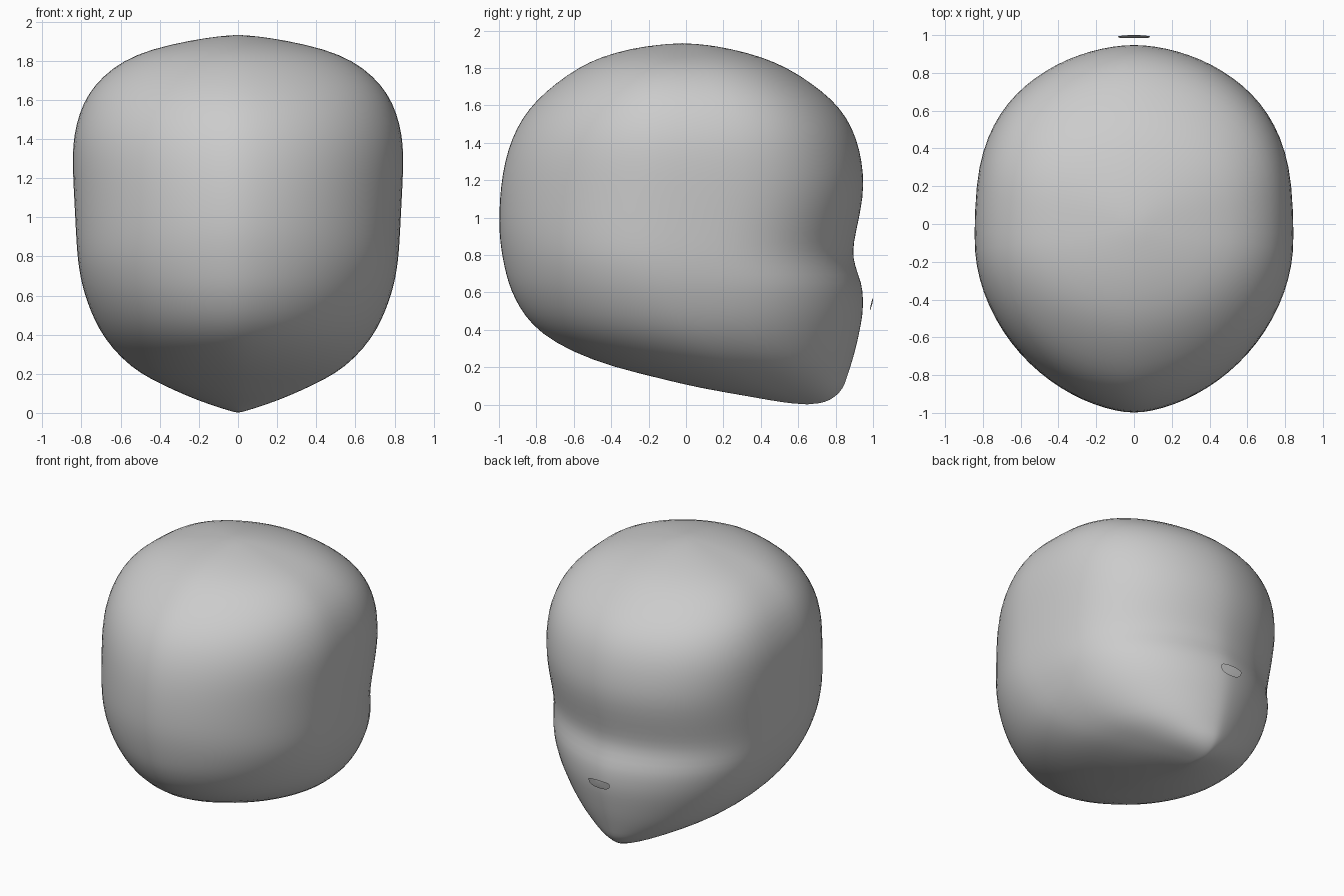
import bpy, bmesh, math

if "Cube" in bpy.data.objects:
    bpy.data.objects.remove(bpy.data.objects["Cube"])

SEG = 40
# z, back y, front y, half width of each horizontal slice
SLICES = [
    (0.010, 0.52, 0.74, 0.04), (0.04, 0.36, 0.80, 0.14), (0.09, 0.06, 0.843, 0.27),
    (0.14, -0.14, 0.86, 0.38), (0.20, -0.39, 0.88, 0.50), (0.28, -0.61, 0.905, 0.60),
    (0.38, -0.78, 0.928, 0.685), (0.48, -0.87, 0.948, 0.74), (0.57, -0.92, 0.95, 0.775),
    (0.65, -0.953, 0.942, 0.80), (0.74, -0.975, 0.905, 0.817), (0.82, -0.99, 0.892, 0.826),
    (0.92, -1.002, 0.91, 0.832), (1.04, -1.002, 0.937, 0.838), (1.17, -0.993, 0.955, 0.845),
    (1.30, -0.972, 0.943, 0.85), (1.42, -0.935, 0.915, 0.843), (1.53, -0.88, 0.865, 0.815),
    (1.63, -0.80, 0.785, 0.77), (1.72, -0.695, 0.67, 0.695), (1.80, -0.58, 0.545, 0.59),
    (1.86, -0.455, 0.405, 0.445), (1.905, -0.29, 0.23, 0.24), (1.925, -0.14, 0.10, 0.10),
]


def outline(a, q, p):
    """Point at angle a on |x|^q + |y|^p = 1: q below 2 gives a soft centre ridge."""
    c, s = math.cos(a), math.sin(a)
    return math.copysign(abs(c) ** (2 / q), c), math.copysign(abs(s) ** (2 / p), s)


def finish(bm, name):
    bmesh.ops.recalc_face_normals(bm, faces=bm.faces)
    mesh = bpy.data.meshes.new(name)
    bm.to_mesh(mesh)
    bm.free()
    mesh.shade_smooth()
    ob = bpy.data.objects.new(name, mesh)
    bpy.context.collection.objects.link(ob)
    return ob


# Head: lofted slices with full cheeks and a soft ridge down the front and back
bm = bmesh.new()
rings = []
for z, yb, yf, w in SLICES:
    k = min(max((z - 0.25) / 0.35, 0), 1)
    mid = (yb + yf) / 2 - 0.08 * w * k
    q_front = 1.6 + 0.2 * min(max((z - 0.6) / 0.5, 0), 1)
    p_front = 2.5 + 0.5 * k
    ring = []
    for i in range(SEG):
        a = 2 * math.pi * i / SEG
        if math.sin(a) > 0:
            x, y = outline(a, q_front, p_front)
            y *= yf - mid
        else:
            x, y = outline(a, 1.7, 2.0)
            y *= mid - yb
        ring.append(bm.verts.new((w * x, mid + y, z)))
    rings.append(ring)
for lo, hi in zip(rings, rings[1:]):
    for i in range(SEG):
        j = (i + 1) % SEG
        bm.faces.new((lo[i], lo[j], hi[j], hi[i]))
for ring, tip in ((rings[0], (0, 0.65, 0.0)), (rings[-1], (0, -0.02, 1.933))):
    v = bm.verts.new(tip)
    for i in range(SEG):
        bm.faces.new((ring[i], ring[(i + 1) % SEG], v))
head = finish(bm, "head")
sub = head.modifiers.new("smooth", 'SUBSURF')
sub.levels = sub.render_levels = 1

# Small floating nose patch in front of the face, flat top and rounded bottom
bm = bmesh.new()
rim = []
for i in range(20):
    x, s = outline(2 * math.pi * i / 20, 2.5, 2.5)
    x *= 0.085
    z = 0.55 + (0.018 if s > 0 else 0.048) * s
    rim.append(bm.verts.new((x, 0.983 + 0.25 * (z - 0.5) - 0.5 * x * x, z)))
centre = bm.verts.new((0, 0.998, 0.545))
for i in range(20):
    bm.faces.new((rim[(i + 1) % 20], rim[i], centre))
finish(bm, "nose")
